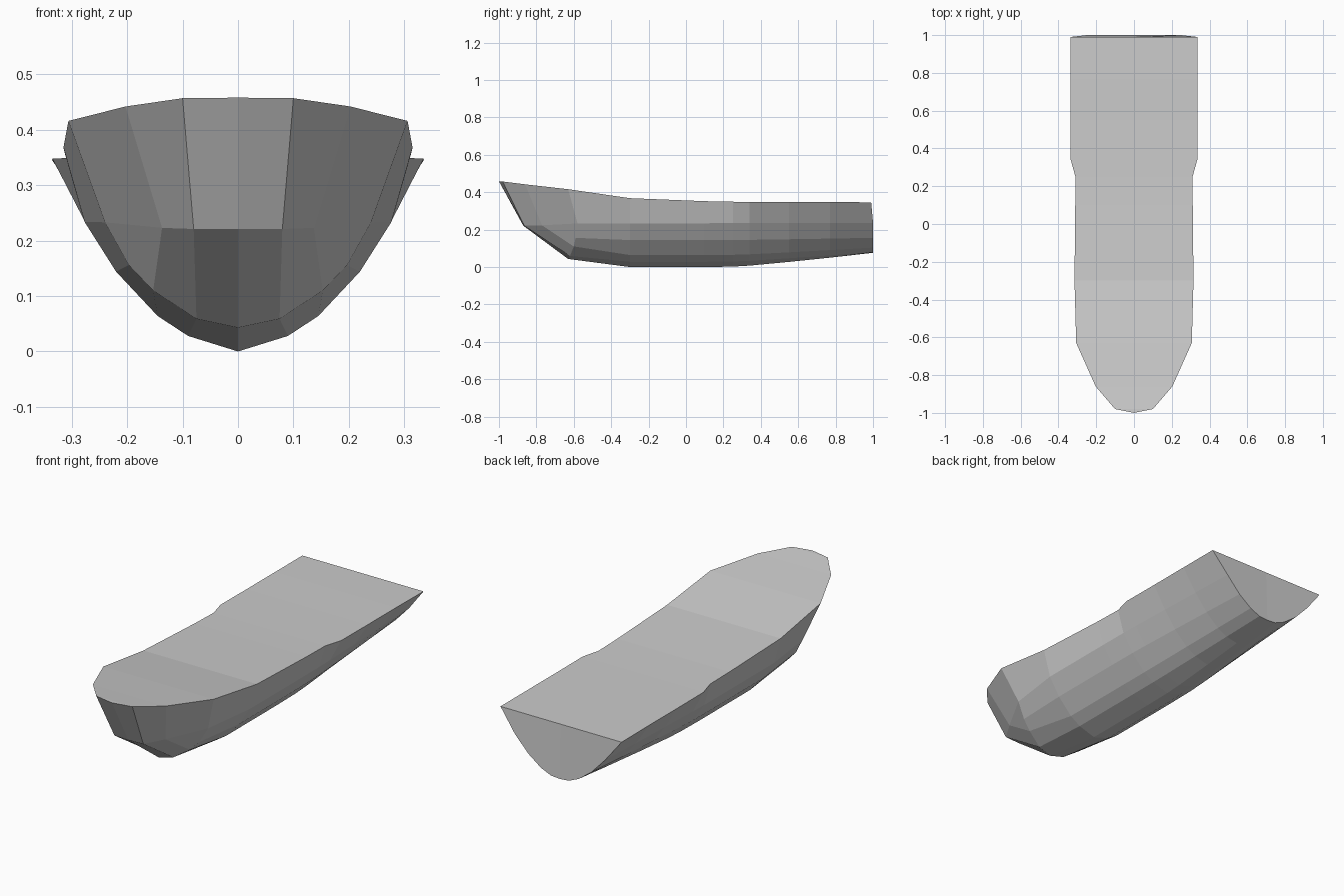
import bpy, bmesh

if "Cube" in bpy.data.objects:
    bpy.data.objects.remove(bpy.data.objects["Cube"])

# Half hull cross-sections, keel to deck edge
bow_top = [(0, -1, .462), (.1, -.98, .461), (.203, -.86, .446), (.306, -.63, .42)]
bow_mid = [(0, -.87, .225), (.08, -.865, .225), (.137, -.77, .227), (.24, -.58, .237)]
bow_low = [(0, -.63, .047), (.075, -.62, .063), (.153, -.6, .114), (.197, -.59, .16)]

MID = [(0, .004), (.09, .032), (.145, .068), (.22, .148), (.277, .238), (.315, .37)]
TRANSOM = [(0, .08), (.05, .084), (.105, .108), (.175, .16), (.25, .24), (.336, .35)]


def station(y, t, edge):
    """Blend the midship section into the transom; edge = deck edge (x, z)."""
    pts = [(a[0] + (b[0] - a[0]) * t, y, a[1] + (b[1] - a[1]) * t)
           for a, b in zip(MID, TRANSOM)]
    pts[-1] = (edge[0], min(y, .99), edge[1])
    return pts


stations = [bow_low + [bow_mid[3], bow_top[3]]]
for y, t, edge in [(-.3, 0, (.315, .372)), (.1, 0, (.311, .356)),
                   (.25, .03, (.31, .353)), (.34, .1, (.335, .352)),
                   (.55, .36, (.335, .351)), (.77, .66, (.335, .351)),
                   (1, 1, (.336, .35))]:
    stations.append(station(y, t, edge))

bm = bmesh.new()
cache = {}


def vert(p):
    if p not in cache:
        cache[p] = bm.verts.new(p)
    return cache[p]


def face(pts):
    bm.faces.new([vert(p) for p in dict.fromkeys(pts)])


def loft(a, b):
    for i in range(len(a) - 1):
        face([a[i], a[i + 1], b[i + 1], b[i]])


# Bow panels
loft(bow_top, bow_mid)
loft(bow_mid, bow_low)

# Hull sides
for a, b in zip(stations, stations[1:]):
    loft(a, b)

# Deck strips, from the bow tip back to the transom
edges = bow_top + [s[-1] for s in stations[1:]]
for a, b in zip(edges, edges[1:]):
    face([(0, a[1], a[2]), a, b, (0, b[1], b[2])])

# Transom
last = stations[-1]
face(last + [(0, last[-1][1], last[-1][2])])

# Mirror the half and weld along the centreline
geom = bm.verts[:] + bm.edges[:] + bm.faces[:]
bmesh.ops.mirror(bm, geom=geom, axis='X', merge_dist=.0005)
bmesh.ops.remove_doubles(bm, verts=bm.verts[:], dist=.0005)
bmesh.ops.translate(bm, verts=bm.verts[:], vec=(0, 0, -.004))
bmesh.ops.recalc_face_normals(bm, faces=bm.faces[:])

mesh = bpy.data.meshes.new("boat_hull")
bm.to_mesh(mesh)
bm.free()
hull = bpy.data.objects.new("boat_hull", mesh)
bpy.context.collection.objects.link(hull)
